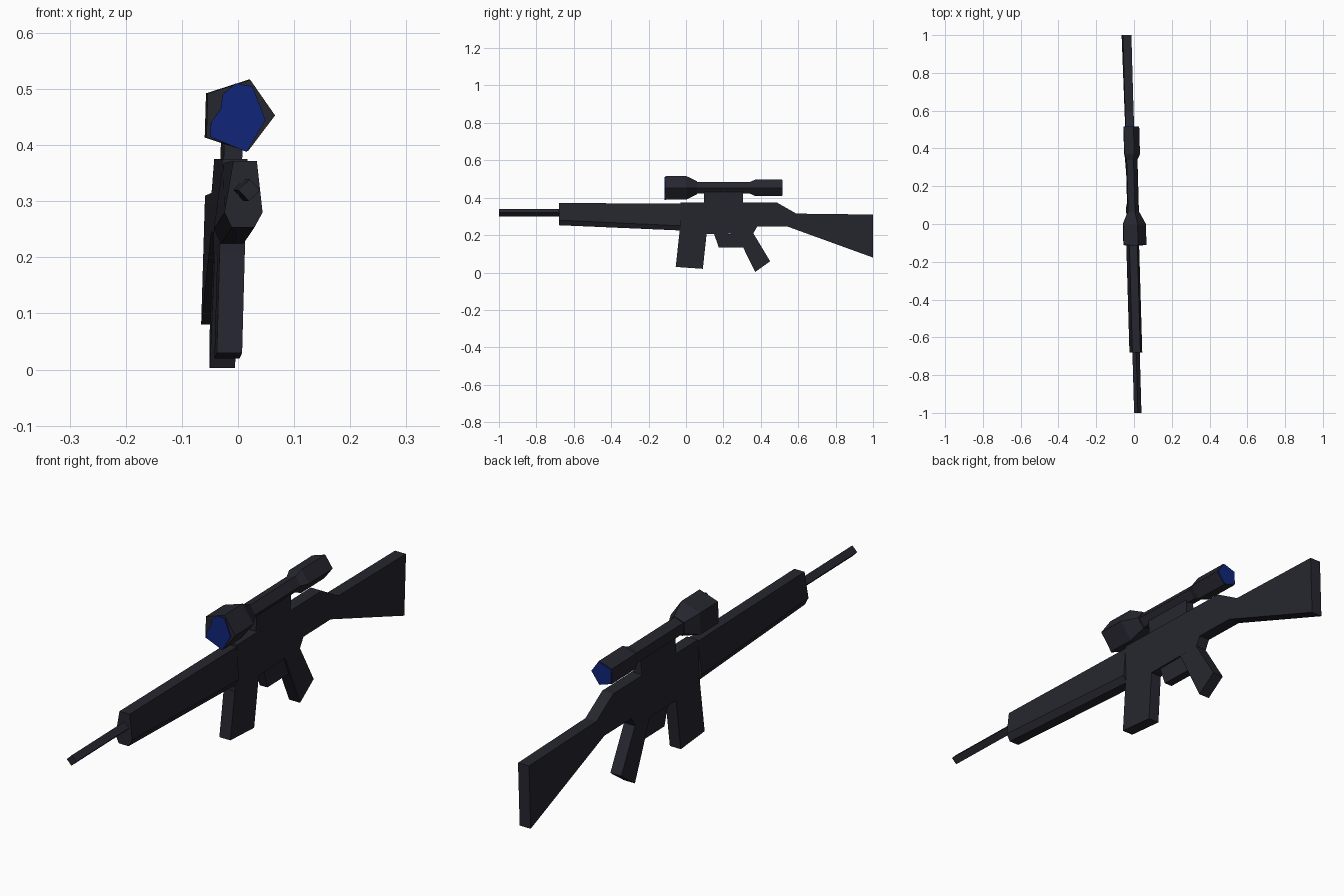
import bpy, bmesh, math
from mathutils import Vector

if "Cube" in bpy.data.objects:
    bpy.data.objects.remove(bpy.data.objects["Cube"], do_unlink=True)


def material(name, color):
    m = bpy.data.materials.new(name)
    m.use_nodes = True
    m.diffuse_color = color
    m.node_tree.nodes["Principled BSDF"].inputs["Base Color"].default_value = color
    return m


GUNMETAL = material("dark gunmetal", (0.019, 0.019, 0.028, 1))
BLUE = material("lens blue", (0.005, 0.019, 0.19, 1))


def lean(x, y, z):
    # the whole model is turned and tipped very slightly
    return Vector((x - 0.008 - 0.028 * y + 0.03 * (z - 0.32), y, z))


def loft(name, rings, mat=GUNMETAL):
    """Skin a list of equal rings of (x, y, z) points and cap both ends."""
    bm = bmesh.new()
    loops = [[bm.verts.new(lean(*p)) for p in ring] for ring in rings]
    n = len(loops[0])
    for a, b in zip(loops, loops[1:]):
        for i in range(n):
            j = (i + 1) % n
            bm.faces.new((a[i], a[j], b[j], b[i]))
    bm.faces.new(loops[0])
    bm.faces.new(loops[-1])
    bmesh.ops.recalc_face_normals(bm, faces=bm.faces)
    mesh = bpy.data.meshes.new(name)
    bm.to_mesh(mesh)
    bm.free()
    mesh.materials.append(mat)
    obj = bpy.data.objects.new(name, mesh)
    bpy.context.collection.objects.link(obj)
    return obj


def slab(name, outline, half=0.0225):
    """Side outline of (y, z) points given a width along x."""
    return loft(name, [[(s * half, y, z) for y, z in outline] for s in (-1, 1)])


def ring(y, r, z, sides=5):
    return [(r * math.cos(a), y, z + r * math.sin(a))
            for a in (math.tau * i / sides for i in range(sides))]


def turned(name, steps, z, sides=5, mat=GUNMETAL):
    return loft(name, [ring(y, r, z, sides) for y, r in steps], mat)


# Body slabs
slab("receiver", [(-0.03, 0.375), (0.485, 0.375), (0.59, 0.315), (0.545, 0.245),
                  (0.38, 0.245), (0.36, 0.21), (0.11, 0.205), (-0.035, 0.205)])
slab("stock", [(0.59, 0.315), (1, 0.31), (1, 0.08), (0.545, 0.245)])
slab("magazine", [(-0.036, 0.205), (0.11, 0.205), (0.09, 0.02), (-0.055, 0.03)])
slab("grip", [(0.27, 0.208), (0.36, 0.21), (0.45, 0.06), (0.37, 0.003),
              (0.305, 0.135)])
slab("trigger_guard", [(0.15, 0.206), (0.345, 0.209), (0.305, 0.135),
                       (0.175, 0.135)], 0.016)
slab("scope_mount", [(0.095, 0.37), (0.305, 0.37), (0.305, 0.435), (0.095, 0.435)],
     0.0165)


# Six-sided handguard, deeper toward the receiver
def guard_ring(y, top, mid, low):
    right = [(0.021, y, top), (0.034, y, mid), (0.02, y, low)]
    return right + [(-x, y, z) for x, y, z in reversed(right)]


loft("handguard", [guard_ring(-0.68, 0.372, 0.28, 0.253),
                   guard_ring(-0.03, 0.368, 0.25, 0.225)])

# Barrel
turned("barrel", [(-1, 0.0195), (-0.66, 0.0195)], 0.32, 4)

# Five-sided scope with a wide front bell and small eyepiece
turned("scope", [(-0.11, 0.067), (0, 0.067), (0.06, 0.036), (0.06, 0.032),
                 (0.34, 0.032), (0.37, 0.046), (0.512, 0.046)], 0.453)
turned("rear_lens", [(0.51, 0.044), (0.515, 0.044)], 0.453, 5, BLUE)

# Front lens, partly covered at the upper left and right
lens = [(-0.048, 0.415), (0.018, 0.388), (0.05, 0.445), (0.025, 0.505),
        (-0.005, 0.51), (-0.028, 0.49), (-0.03, 0.465), (-0.047, 0.44)]
loft("front_lens", [[(x, y, z) for x, z in lens] for y in (-0.114, -0.108)], BLUE)
